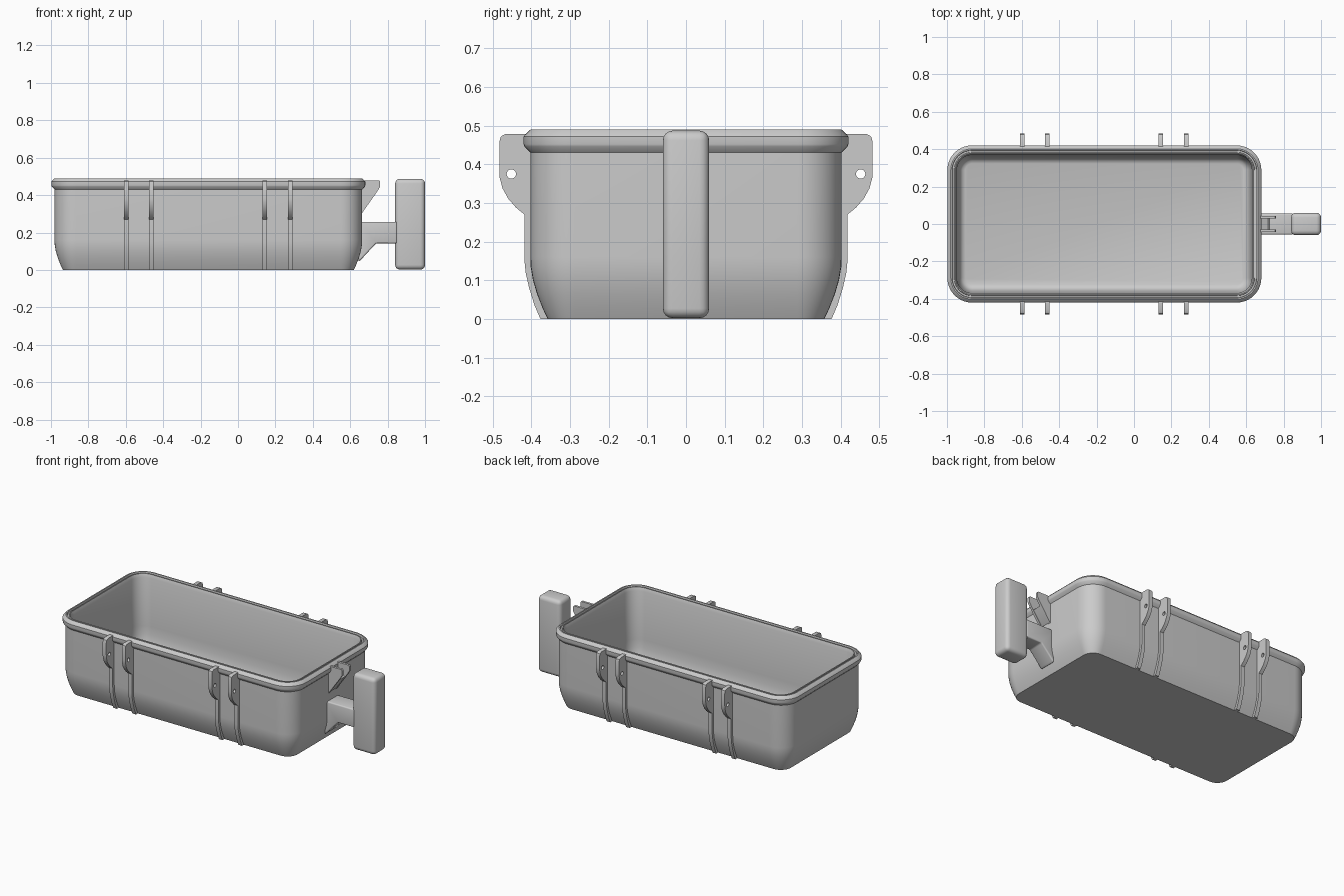
import bpy, bmesh, math

if "Cube" in bpy.data.objects:
    bpy.data.objects.remove(bpy.data.objects["Cube"])

grey = bpy.data.materials.new("grey_plastic")
grey.diffuse_color = (0.6, 0.6, 0.6, 1)
grey.use_nodes = True
grey.node_tree.nodes["Principled BSDF"].inputs["Base Color"].default_value = grey.diffuse_color
CX = -0.1585  # centre of the tub along x


def smooth(ob, angle=30):
    bpy.ops.object.select_all(action='DESELECT')
    ob.select_set(True)
    bpy.context.view_layer.objects.active = ob
    bpy.ops.object.shade_smooth_by_angle(angle=math.radians(angle))


def finish(name, bm, bevel=0.0, segs=2):
    bmesh.ops.recalc_face_normals(bm, faces=bm.faces)
    me = bpy.data.meshes.new(name)
    bm.to_mesh(me)
    bm.free()
    ob = bpy.data.objects.new(name, me)
    bpy.context.collection.objects.link(ob)
    me.materials.append(grey)
    if bevel:
        bpy.context.view_layer.objects.active = ob
        m = ob.modifiers.new("round", 'BEVEL')
        m.width, m.segments, m.limit_method = bevel, segs, 'ANGLE'
        bpy.ops.object.modifier_apply(modifier=m.name)
    smooth(ob)
    return ob


def rounded_rect(hx, hy, r, z, n=10):
    pts = []
    for k, (sx, sy) in enumerate([(1, 1), (-1, 1), (-1, -1), (1, -1)]):
        for i in range(n + 1):
            a = math.pi / 2 * (k + i / n)
            pts.append((CX + sx * (hx - r) + r * math.cos(a),
                        sy * (hy - r) + r * math.sin(a), z))
    return pts


def prism(bm, pts, lo, hi, axis):
    """Extrude a 2D outline (u, z) along x or y."""
    put = (lambda u, z, t: (t, u, z)) if axis == 'x' else (lambda u, z, t: (u, t, z))
    a = [bm.verts.new(put(u, z, lo)) for u, z in pts]
    b = [bm.verts.new(put(u, z, hi)) for u, z in pts]
    bm.faces.new(a)
    bm.faces.new(b[::-1])
    for i in range(len(a)):
        j = (i + 1) % len(a)
        bm.faces.new((a[i], a[j], b[j], b[i]))


# Tub: rounded rectangles lofted along a section (outward offset, height)
section = [(-0.045, 0), (-0.033, 0.025), (-0.018, 0.063), (-0.007, 0.1), (-0.001, 0.135),
           (0, 0.16), (0, 0.43), (0.015, 0.446), (0.017, 0.452), (0.017, 0.472),
           (0.013, 0.477), (0.003, 0.487), (-0.001, 0.49), (-0.008, 0.49),
           (-0.010, 0.478), (-0.019, 0.478), (-0.021, 0.486), (-0.026, 0.486),
           (-0.034, 0.465), (-0.034, 0.16), (-0.038, 0.11), (-0.045, 0.075),
           (-0.053, 0.053), (-0.064, 0.040), (-0.08, 0.034)]
bm = bmesh.new()
rings = [[bm.verts.new(p) for p in rounded_rect(0.8225 + d, 0.403 + d, 0.115 + d, z)]
         for d, z in section]
for r0, r1 in zip(rings, rings[1:]):
    for i in range(len(r0)):
        j = (i + 1) % len(r0)
        bm.faces.new((r0[i], r0[j], r1[j], r1[i]))
bm.faces.new(rings[0])
bm.faces.new(rings[-1])
finish("tub", bm)

# Side ribs with pierced hinge ears
rib = [(0.35, 0), (0.377, 0), (0.392, 0.035), (0.406, 0.08), (0.415, 0.12), (0.418, 0.15),
       (0.418, 0.27), (0.44, 0.288), (0.46, 0.311), (0.475, 0.338), (0.482, 0.365),
       (0.483, 0.38), (0.483, 0.458), (0.479, 0.472), (0.466, 0.479), (0.41, 0.479),
       (0.395, 0.44), (0.395, 0.14), (0.38, 0.07)]
for side, label in ((-1, "front"), (1, "back")):
    for n, x in enumerate((-0.597, -0.463, 0.143, 0.279)):
        bm = bmesh.new()
        prism(bm, [(side * y, z) for y, z in rib], x - 0.0125, x + 0.0125, 'x')
        ob = finish(f"{label}_hinge_rib_{n + 1}", bm)
        # pin hole
        bm = bmesh.new()
        hole = [(side * 0.452 + 0.012 * math.cos(i * math.tau / 20),
                 0.375 + 0.012 * math.sin(i * math.tau / 20)) for i in range(20)]
        prism(bm, hole, x - 0.05, x + 0.05, 'x')
        cutter = finish("pin_hole_cutter", bm)
        m = ob.modifiers.new("hole", 'BOOLEAN')
        m.object, m.operation, m.solver = cutter, 'DIFFERENCE', 'EXACT'
        bpy.context.view_layer.objects.active = ob
        bpy.ops.object.modifier_apply(modifier=m.name)
        bpy.data.objects.remove(cutter)
        smooth(ob)
        # flat cheeks stay flat shaded
        for p in ob.data.polygons:
            if abs(p.normal.x) > 0.9:
                p.use_smooth = False

# Handle grip
bm = bmesh.new()
prism(bm, [(0.84, 0.002), (1.0, 0.002), (1.0, 0.487), (0.84, 0.487)], -0.06, 0.06, 'y')
finish("handle_grip", bm, 0.025, 4)

# Handle arm with a sloping brace underneath
bm = bmesh.new()
prism(bm, [(0.645, 0.045), (0.658, 0.055), (0.738, 0.142), (0.85, 0.142),
           (0.85, 0.257), (0.645, 0.257)], -0.056, 0.056, 'y')
finish("handle_arm", bm, 0.012, 3)

# Latch bracket: two cheeks joined by a cross web
cheek = [(0.65, 0.295), (0.664, 0.305), (0.745, 0.42), (0.76, 0.445), (0.76, 0.472),
         (0.754, 0.479), (0.65, 0.479)]
for s, label in ((-1, "front"), (1, "back")):
    bm = bmesh.new()
    prism(bm, cheek, *sorted((s * 0.029, s * 0.044)), 'y')
    finish(f"latch_cheek_{label}", bm)
bm = bmesh.new()
prism(bm, [(0.655, 0.305), (0.668, 0.313), (0.728, 0.4), (0.716, 0.41), (0.655, 0.33)],
      -0.035, 0.035, 'y')
finish("latch_web", bm)
